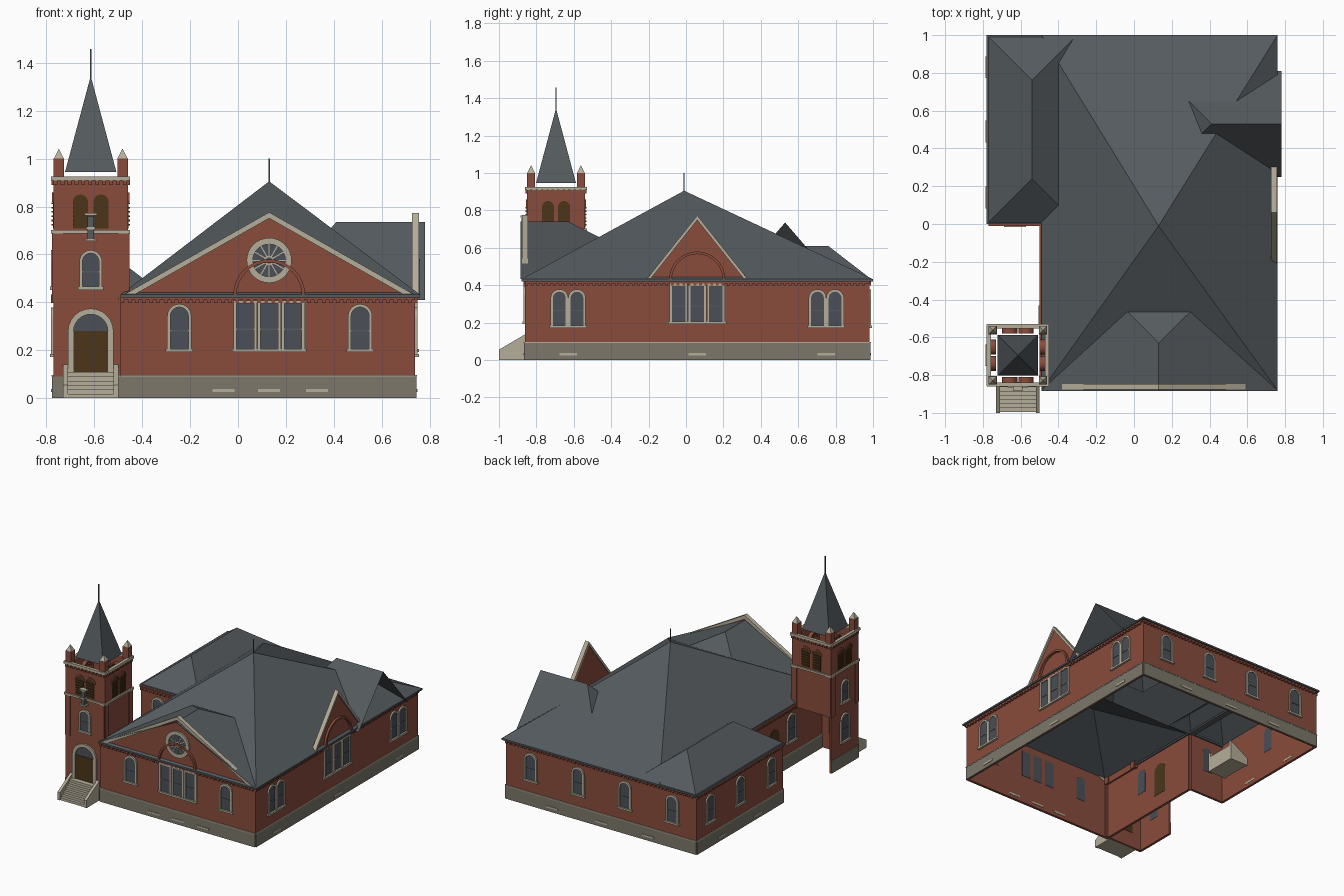
import bpy, bmesh
from math import sin, cos, pi, radians
from mathutils import Matrix, Vector

if "Cube" in bpy.data.objects:
    bpy.data.objects.remove(bpy.data.objects["Cube"])


def material(name, r, g, b):
    m = bpy.data.materials.new(name)
    m.use_nodes = True
    m.diffuse_color = (r, g, b, 1)
    m.node_tree.nodes["Principled BSDF"].inputs["Base Color"].default_value = (r, g, b, 1)
    return m


BRICK = material("red brick", .25, .072, .045)
SLATE = material("slate", .09, .103, .113)
STONE = material("pale stone", .46, .42, .32)
BASE = material("grey stone", .2, .185, .145)
GLASS = material("window glass", .07, .08, .095)
WOOD = material("brown wood", .07, .036, .011)


def mesh(name, verts, faces, mat, M=Matrix(), closed=True):
    bm = bmesh.new()
    vs = [bm.verts.new(M @ Vector(v)) for v in verts]
    for f in faces:
        bm.faces.new([vs[i] for i in f])
    if closed:
        bmesh.ops.recalc_face_normals(bm, faces=bm.faces)
    me = bpy.data.meshes.new(name)
    bm.to_mesh(me)
    bm.free()
    me.materials.append(mat)
    ob = bpy.data.objects.new(name, me)
    bpy.context.collection.objects.link(ob)
    return ob


def prism(name, pts, y0, y1, mat, M=Matrix()):
    """Extrude an (x, z) outline from y0 to y1."""
    n = len(pts)
    verts = [(x, y, z) for y in (y0, y1) for x, z in pts]
    faces = [range(n), range(n, 2 * n)]
    faces += [(i, (i + 1) % n, n + (i + 1) % n, n + i) for i in range(n)]
    return mesh(name, verts, faces, mat, M)


def box(name, x0, x1, z0, z1, y0, y1, mat, M=Matrix()):
    return prism(name, [(x0, z0), (x1, z0), (x1, z1), (x0, z1)], y0, y1, mat, M)


def ring(name, outer, inner, y0, y1, mat, M, loop=True):
    """Band between two matching outlines."""
    n = len(outer)
    verts = [(x, y, z) for y in (y0, y1) for pts in (outer, inner) for x, z in pts]
    faces = []
    for i in range(n if loop else n - 1):
        j = (i + 1) % n
        faces += [(i, j, n + j, n + i), (2 * n + i, 2 * n + j, 3 * n + j, 3 * n + i),
                  (i, j, 2 * n + j, 2 * n + i), (n + i, n + j, 3 * n + j, 3 * n + i)]
    return mesh(name, verts, faces, mat, M)


def arc(x, z, r, n=12, full=False):
    steps, sweep = (n, 2 * pi) if full else (n + 1, pi)
    return [(x + r * cos(sweep * i / n), z + r * sin(sweep * i / n)) for i in range(steps)]


def opening(x, w, z0, z1, arched=True):
    h = w / 2
    if arched:
        return [(x - h, z0), (x + h, z0)] + arc(x, z1 - h, h)
    return [(x - h, z0), (x + h, z0), (x + h, z1), (x - h, z1)]


def wall_frame(x, y, deg):
    """Local x runs along the wall, local -y points outward."""
    return Matrix.Translation((x, y, 0)) @ Matrix.Rotation(radians(deg), 4, 'Z')


def window(M, x, z0, z1, w=.075, arched=True, t=.013):
    prism("window_pane", opening(x, w, z0, z1, arched), -.003, .014, GLASS, M)
    ring("window_surround", opening(x, w + 2 * t, z0 - t, z1 + t, arched),
         opening(x, w, z0, z1, arched), -.01, 0, STONE, M)
    box("window_sill", x - w / 2 - .02, x + w / 2 + .02, z0 - t, z0, -.015, 0, STONE, M)
    zm = z0 + (z1 - z0) * .42
    box("window_rail", x - w / 2, x + w / 2, zm, zm + .006, -.006, 0, SLATE, M)


def wall(M, length, top, x0=0, dentils=True):
    """Brick wall with stone base and corbelled eaves."""
    box("brick_wall", x0, length, 0, top, 0, .012, BRICK, M)
    box("stone_base", x0, length, 0, .09, -.006, 0, BASE, M)
    box("base_cap", x0, length, .09, .097, -.008, 0, STONE, M)
    if dentils:
        box("corbel_band", x0, length, .41, .42, -.01, 0, BRICK, M)
        n = int((length - x0) / .03)
        for i in range(n):
            box("corbel", x0 + .03 * i, x0 + .03 * i + .015, .398, .41, -.01, 0, BRICK, M)


def vents(M, xs):
    for x in xs:
        box("base_vent", x - .046, x + .046, .025, .038, -.01, .014, STONE, M)


def gable(M, half, z0, peak):
    """Brick gable with raked coping and a hood arch."""
    prism("gable_wall", [(-half, z0), (half, z0), (0, peak)], -.004, .01, BRICK, M)
    run = .025 * half / (peak - z0)
    for s in (-1, 1):
        prism("gable_coping", [(s * (half + .01), z0), (0, peak + .008),
                               (0, peak - .017), (s * (half + .01 - run), z0)], -.016, .014, STONE, M)
    ring("hood_arch", arc(0, .43, .15, 16), arc(0, .43, .136, 16), -.02, 0, BRICK, M, False)


def triple_window(M):
    for x in (-.1, 0, .1):
        window(M, x, .205, .395, .072, False)


# Walls, from the front around to the left side
front = wall_frame(.13, -.86, 0)
right = wall_frame(.74, .06, 90)
back = wall_frame(0, .98, 180)
wing_side = wall_frame(-.77, .5, -90)
wing_front = wall_frame(-.63, 0, 0)
inner_side = wall_frame(-.49, -.43, -90)
wall(front, .61, .43, -.62)
wall(right, .92, .43, -.92)
wall(back, .77, .43, -.74)
wall(wing_side, .5, .43, -.48)
wall(wing_front, .14, .43, -.14)
wall(inner_side, .43, .43, -.43)

# Windows
for x in (-.375, .38):
    window(front, x, .205, .38)
for c in (-.69, .69):
    for d in (-.047, .047):
        window(right, c + d, .185, .365, .068)
for M in (front, right):
    triple_window(M)
for x in (-.54, -.166, .206, .58):
    window(back, x, .185, .365)
for x in (-.33, .01, .36):
    window(wing_side, x, .185, .365)
window(wing_front, 0, .185, .365)
window(inner_side, .06, .185, .365)
prism("side_door", opening(-.13, .11, .1, .33), -.003, .014, WOOD, inner_side)
vents(front, (-.19, 0, .2))
vents(right, (-.69, 0, .69))
vents(back, (-.37, .02, .39))
vents(wing_side, (-.2, .2))

# Gables and rose window
gable(front, .6, .43, .768)
gable(right, .262, .43, .765)
rose = front @ Matrix.Translation((0, 0, .575))
prism("rose_glass", arc(0, 0, .07, 32, True), -.008, .014, GLASS, rose)
ring("rose_surround", arc(0, 0, .094, 32, True), arc(0, 0, .068, 32, True), -.016, 0, STONE, rose)
ring("rose_hub", arc(0, 0, .02, 16, True), arc(0, 0, .013, 16, True), -.013, 0, STONE, rose)
for i in range(12):
    spin = rose @ Matrix.Rotation(i * pi / 6, 4, 'Y')
    box("rose_spoke", .018, .07, -.0025, .0025, -.012, 0, STONE, spin)


# Roofs: open shells, corner order front-left to back-left, then ridge
def roof(name, x0, x1, y0, y1, z, ridge, faces):
    base = [(x0, y0, z), (x1, y0, z), (x1, y1, z), (x0, y1, z)]
    return mesh(name, base + ridge, faces, SLATE, closed=False)


def eaves(x0, x1, y0, y1):
    for a, b, c, d in ((x0, x1, y0, y0 + .022), (x0, x1, y1 - .022, y1),
                       (x0, x0 + .022, y0, y1), (x1 - .022, x1, y0, y1)):
        box("eaves", a, b, .42, .432, c, d, SLATE)


HIP = [(0, 1, 4), (1, 2, 5, 4), (2, 3, 5), (3, 0, 4, 5)]
roof("main_roof", -.49, .76, -.88, 1, .432, [(.13, -.01, .905)],
     [(0, 1, 4), (1, 2, 4), (2, 3, 4), (3, 0, 4)])
roof("wing_roof", -.78, -.3, 0, 1, .425, [(-.54, .24, .61), (-.54, .76, .61)], HIP)
roof("front_gable_roof", -.49, .76, -.885, -.01, .432,
     [(.13, -.885, .74), (.13, -.63, .74)], HIP[1:])
roof("side_gable_roof", .13, .78, .25, .81, .41, [(.41, .53, .735), (.78, .53, .735)],
     [(0, 1, 5, 4), (2, 3, 4, 5), (3, 0, 4)])
eaves(-.49, .76, -.88, 1)
eaves(-.78, -.49, 0, 1)

# Tower: front and outer walls reach the ground, the others stop at the eaves
tower = Matrix.Translation((-.615, -.695, 0))
H = .155
for deg in (0, 90, 180, -90):
    M = tower @ Matrix.Rotation(radians(deg), 4, 'Z') @ Matrix.Translation((0, -H, 0))
    low = 0 if deg in (0, -90) else .4
    box("tower_wall", -H, H, low, .91, 0, .012, BRICK, M)
    for s in (-1, 1):
        box("tower_pilaster", s * H, s * (H - .04), .4, .69, -.006, 0, BRICK, M)
        # Belfry louvres
        x = s * .043
        prism("louvre_panel", opening(x, .064, .708, .85), -.002, .014, WOOD, M)
        ring("louvre_arch", arc(x, .818, .04), arc(x, .818, .032), -.006, .04, BRICK, M, False)
        for i in range(6):
            box("louvre_slat", x - .03, x + .03, .72 + .018 * i, .727 + .018 * i, -.008, 0, WOOD, M)
    box("belfry_band", -H - .006, H + .006, .688, .702, -.01, .006, STONE, M)
    box("tower_cornice", -H - .008, H + .008, .908, .926, -.01, .012, STONE, M)
    for i in range(11):
        x = -H + .029 * i
        box("tower_corbel", x, x + .016, .89, .908, -.008, 0, BRICK, M)
    if low == 0:
        box("tower_base", -H, H, 0, .09, -.006, 0, BASE, M)
        window(M, 0, .465, .605, .068)
    if deg == -90:
        window(M, 0, .185, .365)

# Tower entrance and lantern
porch = tower @ Matrix.Translation((0, -H, 0))
prism("door_fanlight", opening(0, .144, .11, .35), -.003, .013, GLASS, porch)
box("entrance_door", -.072, .072, .11, .28, -.007, .014, WOOD, porch)
ring("door_surround", opening(0, .19, .105, .374), opening(0, .144, .105, .35), -.012, 0, STONE, porch)
box("lantern", -.014, .014, .665, .76, -.03, 0, SLATE, porch)
for z, w in ((.655, .025), (.705, .02), (.762, .026)):
    box("lantern_cap", -w, w, z, z + .01, -.034, 0, STONE, porch)


# Pinnacles, spire and finials
def pyramid(name, x, y, z, half, height, mat):
    c = [(x - half, y - half, z), (x + half, y - half, z), (x + half, y + half, z),
         (x - half, y + half, z), (x, y, z + height)]
    mesh(name, c, [(0, 1, 2, 3), (0, 1, 4), (1, 2, 4), (2, 3, 4), (3, 0, 4)], mat)


for sx in (-1, 1):
    for sy in (-1, 1):
        x, y = -.615 + sx * .133, -.695 + sy * .133
        box("pinnacle", x - .022, x + .022, .91, 1, y - .022, y + .022, BRICK)
        pyramid("pinnacle_cap", x, y, 1, .021, .042, STONE)
pyramid("spire", -.615, -.695, .945, .107, .4, SLATE)
for x, y, z0, z1 in ((-.615, -.695, 1.33, 1.457), (.13, -.01, .895, 1)):
    box("finial", x - .003, x + .003, z0, z1, y - .003, y + .003, SLATE)


# Steps with sloping cheek walls
def steps(M):
    for i in range(6):
        box("step", -.095, .095, .018 * i, .018 * (i + 1), -.14 + .021 * i, 0, STONE, M)
    side = M @ Matrix.Rotation(pi / 2, 4, 'Z')
    for y in (-.115, .095):
        prism("step_cheek", [(-.145, 0), (0, 0), (0, .14), (-.145, .055)], y, y + .02, STONE, side)


steps(wall_frame(-.615, -.855, 0))
steps(wall_frame(-.43, .38, -90))
